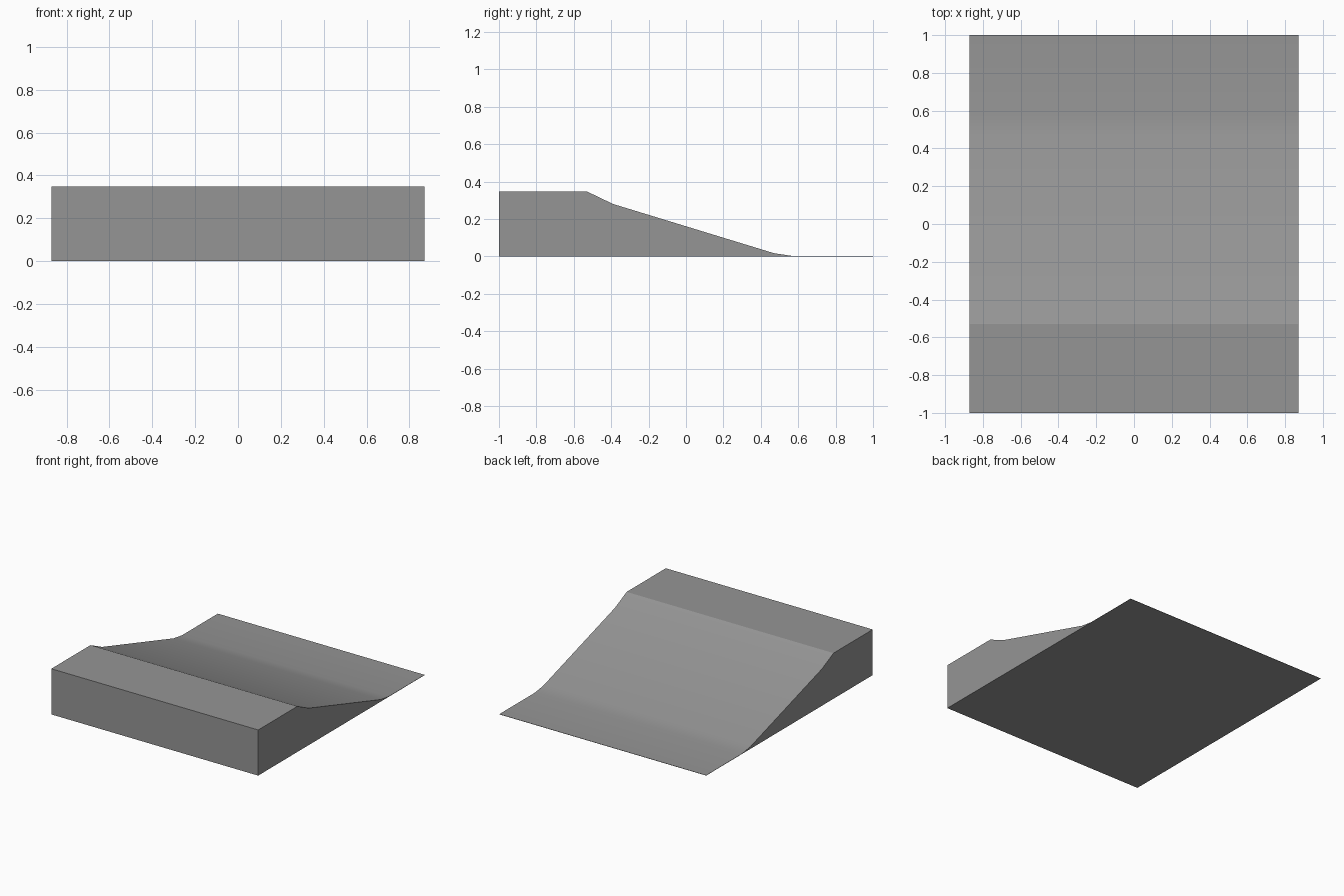
import bpy
import bmesh
import math

cube = bpy.data.objects.get("Cube")
if cube:
    bpy.data.objects.remove(cube, do_unlink=True)

# Plain grey finish
grey = bpy.data.materials.new("grey")
grey.use_nodes = True
colour = (0.3, 0.3, 0.3, 1)
grey.diffuse_color = colour
grey.node_tree.nodes["Principled BSDF"].inputs["Base Color"].default_value = colour

# Side profile (y, z): raised deck, eased slope, thin landing
HALF_WIDTH = 0.87
profile = [(-1, 0), (1, 0), (1, 0.002), (0.57, 0.002), (0.47, 0.017),
           (-0.39, 0.28), (-0.53, 0.347), (-1, 0.347)]

# Extrude the profile across the width
bm = bmesh.new()
side = bm.faces.new([bm.verts.new((-HALF_WIDTH, y, z)) for y, z in profile])
result = bmesh.ops.extrude_face_region(bm, geom=[side])
moved = [v for v in result["geom"] if isinstance(v, bmesh.types.BMVert)]
bmesh.ops.translate(bm, verts=moved, vec=(2 * HALF_WIDTH, 0, 0))
bmesh.ops.recalc_face_normals(bm, faces=bm.faces)

mesh = bpy.data.meshes.new("ramp")
bm.to_mesh(mesh)
bm.free()
mesh.materials.append(grey)
ramp = bpy.data.objects.new("ramp", mesh)
bpy.context.collection.objects.link(ramp)

# Soft bends along the slope, crisp outer edges and deck lip
bpy.context.view_layer.objects.active = ramp
ramp.select_set(True)
bpy.ops.object.shade_smooth_by_angle(angle=math.radians(20))
